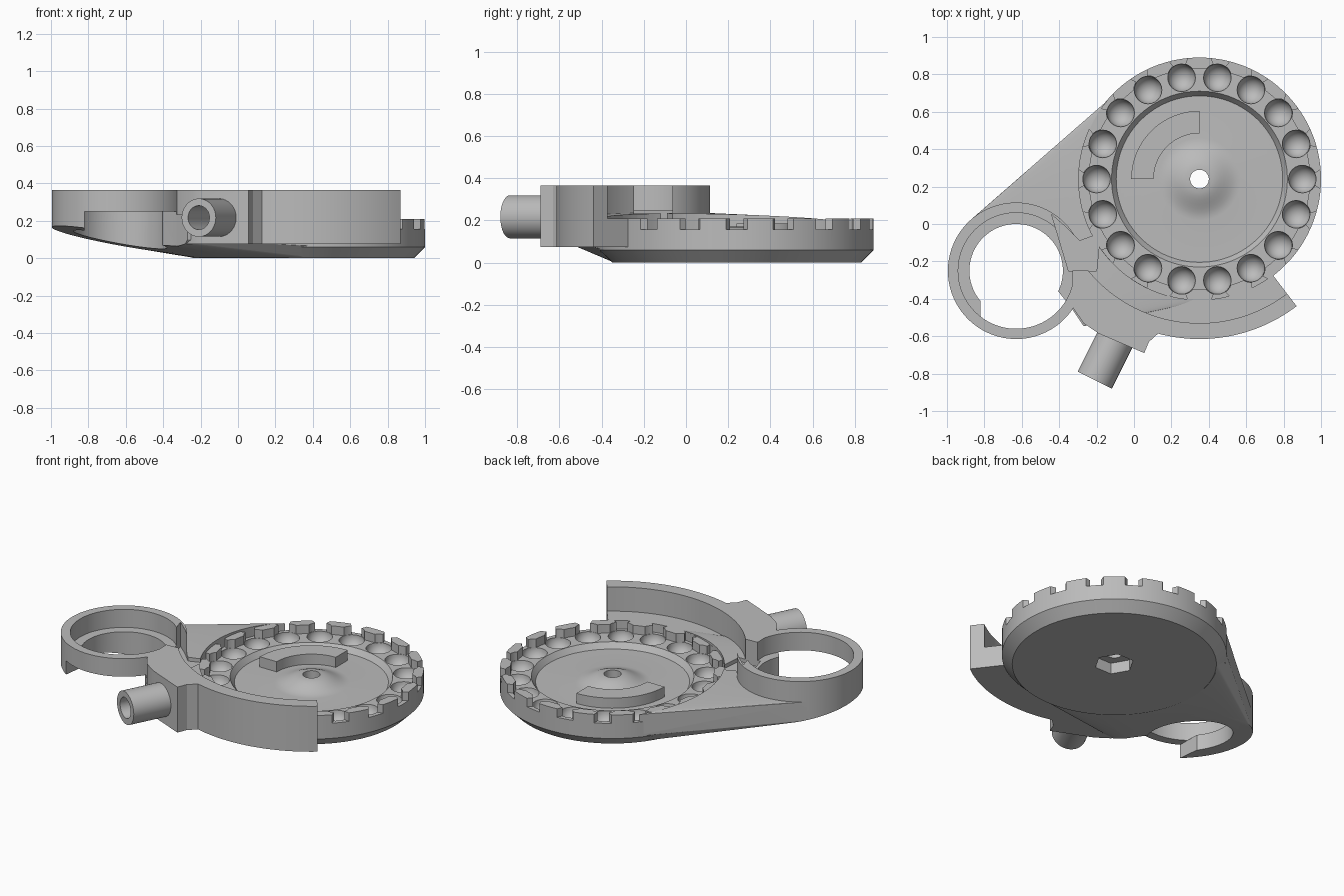
import bpy, bmesh
from math import cos, sin, pi, radians, atan2
from mathutils import Vector, Matrix

if "Cube" in bpy.data.objects:
    bpy.data.objects.remove(bpy.data.objects["Cube"])

GREY = (0.5, 0.5, 0.5, 1)
grey = bpy.data.materials.new("plain grey")
grey.use_nodes = True
grey.diffuse_color = GREY
grey.node_tree.nodes["Principled BSDF"].inputs["Base Color"].default_value = GREY

DISC = Vector((0.35, 0.24, 0))
RING = Vector((-0.63, -0.25, 0))
TOP, FLOOR, DECK = 0.365, 0.21, 0.155
ALONG = (DISC - RING).normalized()


def finish(name, bm):
    bmesh.ops.remove_doubles(bm, verts=bm.verts, dist=1e-5)
    bmesh.ops.recalc_face_normals(bm, faces=bm.faces)
    mesh = bpy.data.meshes.new(name)
    bm.to_mesh(mesh)
    bm.free()
    mesh.materials.append(grey)
    obj = bpy.data.objects.new(name, mesh)
    bpy.context.collection.objects.link(obj)
    return obj


def arc(center, r, a0, a1, n):
    steps = [radians(a0 + (a1 - a0) * i / n) for i in range(n + 1)]
    return [(center.x + r * cos(a), center.y + r * sin(a)) for a in steps]


def circle(center, r, n=96):
    return arc(center, r, 0, 360, n)[:-1]


def add_prism(bm, outline, z0, z1):
    low = [bm.verts.new((x, y, z0)) for x, y in outline]
    high = [bm.verts.new((x, y, z1)) for x, y in outline]
    bm.faces.new(low)
    bm.faces.new(high)
    for i in range(len(low)):
        j = (i + 1) % len(low)
        bm.faces.new((low[i], low[j], high[j], high[i]))


def prism(name, outline, z0, z1):
    bm = bmesh.new()
    add_prism(bm, outline, z0, z1)
    return finish(name, bm)


def lathe(name, profile, center, n=108):
    # closed profile of (radius, height) turned about a vertical axis
    bm = bmesh.new()
    rows = [[bm.verts.new((center.x + r * cos(2 * pi * k / n),
                           center.y + r * sin(2 * pi * k / n), z)) for r, z in profile]
            for k in range(n)]
    m = len(profile)
    for k in range(n):
        a, b = rows[k], rows[(k + 1) % n]
        for i in range(m):
            j = (i + 1) % m
            bm.faces.new((a[i], b[i], b[j], a[j]))
    return finish(name, bm)


def cut(obj, *cutters):
    bpy.context.view_layer.objects.active = obj
    for c in cutters:
        mod = obj.modifiers.new("cut", "BOOLEAN")
        mod.operation, mod.solver, mod.object = "DIFFERENCE", "EXACT", c
        bpy.ops.object.modifier_apply(modifier=mod.name)


def remove(*objs):
    for o in objs:
        bpy.data.objects.remove(o)


# Indexing disc: chamfered rim, toothed edge, dished middle with a low dome
dome = [(0.22 - 0.17 * t / 8, 0.12 + 0.025 * (1 - cos(pi * t / 8))) for t in range(9)]
disc = lathe("indexing_disc", [(0.05, 0), (0.59, 0), (0.65, 0.06), (0.65, FLOOR), (0.59, FLOOR),
             (0.59, DECK), (0.47, DECK), (0.445, 0.12)] + dome, DISC)

balls, wells, notches = bmesh.new(), bmesh.new(), bmesh.new()
for k in range(18):
    a = 2 * pi * k / 18
    out, side = Vector((cos(a), sin(a), 0)), Vector((-sin(a), cos(a), 0))
    p = DISC + out * 0.55
    bmesh.ops.create_uvsphere(balls, u_segments=24, v_segments=14, radius=0.074,
                              matrix=Matrix.Translation(p + Vector((0, 0, DECK))))
    add_prism(wells, circle(p, 0.076, 24), DECK + 0.001, 0.3)
    wedge = [(0.58, -0.03), (0.615, -0.03), (0.67, -0.065), (0.67, 0.065), (0.615, 0.03), (0.58, 0.03)]
    add_prism(notches, [(DISC + out * r + side * s).xy for r, s in wedge], DECK + 0.001, 0.3)
tools = [finish("ball_cutter", balls), finish("well_cutter", wells), finish("notch_cutter", notches),
         prism("hex_cutter", circle(DISC, 0.115, 6), -0.1, 0.07)]
cut(disc, *tools)
remove(*tools)

# Quarter-circle rib on the dish
rib = prism("curved_rib", arc(DISC, 0.365, 90, 180, 24) + arc(DISC, 0.245, 180, 90, 24), 0.115, 0.185)

# Feed ring with an inner ledge
ring = lathe("feed_ring", [(0.25, 0.18), (0.25, 0.25), (0.31, 0.25), (0.31, TOP),
                           (0.365, TOP), (0.365, 0.18)], RING, 96)

# Arm: hull from the ring's sloping underside to the disc
bm = bmesh.new()
for x, y in circle(RING, 0.365):
    s = (Vector((x, y, 0)) - RING).dot(ALONG)
    bm.verts.new((x, y, 0.1 - 0.2 * s))
    bm.verts.new((x, y, 0.235))
for r, z in ((0.585, 0.002), (0.64, 0.062), (0.64, 0.2)):
    for x, y in circle(DISC, r):
        bm.verts.new((x, y, z))
hull = bmesh.ops.convex_hull(bm, input=bm.verts)
bmesh.ops.delete(bm, geom=[v for v in hull["geom_interior"] if isinstance(v, bmesh.types.BMVert)],
                 context="VERTS")
arm = finish("arm", bm)
seat = prism("seat_cutter", circle(DISC, 0.646, 108), 0.05, 1)
core = prism("core_cutter", circle(DISC, 0.57, 108), -1, 1)
bore = prism("ring_cutter", circle(RING, 0.25), -1, 0.5)

# Curved guard wall with the outlet block, and the floor inside it
outline = arc(DISC, 0.855, -52.6, -105, 32)
outline += [(0.08, -0.63), (0.055, -0.69), (-0.19, -0.585), (-0.27, -0.53), (-0.325, -0.45), (-0.33, -0.25)]
outline += arc(DISC, 0.77, -140.8, -52.6, 48)
wall = prism("guard_wall", outline, 0.075, TOP)
floor = prism("guard_floor", arc(DISC, 0.772, -52.6, -152, 48) + arc(DISC, 0.645, -152, -52.6, 48),
              0.075, FLOOR)

# Passage from ring to disc, and the drop opening under the ring's front
passage = prism("passage_cutter", [(-0.44, 0.05), (-0.36, -0.02), (-0.29, -0.09), (-0.18, -0.05),
                                   (-0.2, -0.25), (-0.35, -0.25)], FLOOR, 0.6)
drop = prism("drop_cutter", [(-0.82, -0.36), (-0.405, -0.36), (-0.33, -0.455), (-0.27, -0.545),
                             (-0.27, -0.7), (-0.82, -0.7)], -0.5, 0.25)
cut(arm, seat, core, bore, passage, drop)
cut(ring, passage, drop)
cut(wall, bore)

# Outlet tube and its bore
axis = Vector((0.447, 0.894, 0)).normalized()
turn = axis.to_track_quat("Z", "Y").to_matrix().to_4x4()
tip = Vector((-0.21, -0.835, 0.217))
tube = lathe("outlet_tube", [(0.064, 0), (0.102, 0), (0.102, 0.3), (0.064, 0.3)], Vector(), 48)
tube.data.transform(Matrix.Translation(tip) @ turn)
tube_bore = prism("bore_cutter", circle(Vector(), 0.064, 48), -0.1, 0.36)
tube_bore.data.transform(Matrix.Translation(tip) @ turn)
cut(wall, tube_bore)
remove(seat, core, bore, passage, drop, tube_bore)

# Smooth the round faces and keep the edges crisp
bpy.ops.object.select_all(action="DESELECT")
for o in (disc, rib, ring, arm, wall, floor, tube):
    o.select_set(True)
bpy.context.view_layer.objects.active = disc
bpy.ops.object.shade_smooth_by_angle(angle=radians(25))
